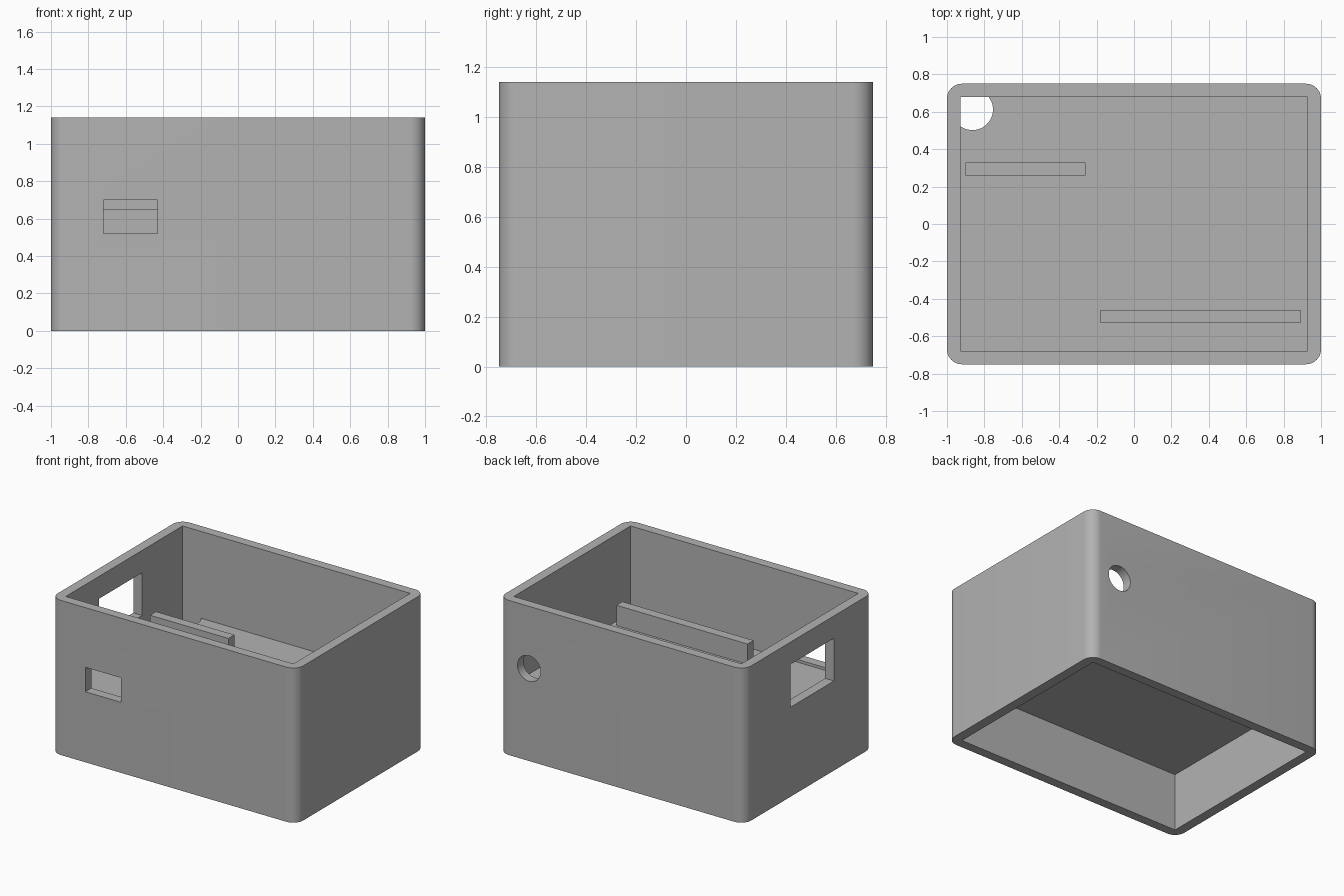
import bpy
import bmesh
import math

cube = bpy.data.objects.get("Cube")
if cube:
    bpy.data.objects.remove(cube, do_unlink=True)

HX, HY, HEIGHT = 1.0, 0.75, 1.14      # outer half sizes and height
IX, IY = 0.928, 0.68                  # inner half sizes
FLOOR_LOW, FLOOR_TOP, RIB_TOP = 0.425, 0.5, 0.65

grey = bpy.data.materials.new("plain grey")
grey.use_nodes = True
grey.diffuse_color = (0.45, 0.45, 0.45, 1)
grey.node_tree.nodes["Principled BSDF"].inputs["Base Color"].default_value = grey.diffuse_color


def finish(name, bm):
    mesh = bpy.data.meshes.new(name)
    bm.to_mesh(mesh)
    bm.free()
    mesh.materials.append(grey)
    obj = bpy.data.objects.new(name, mesh)
    bpy.context.collection.objects.link(obj)
    return obj


def box(name, x, y, z, radius=0):
    """Box from (low, high) ranges, with optional rounded upright edges."""
    bm = bmesh.new()
    bmesh.ops.create_cube(bm, size=1)
    for v in bm.verts:
        v.co = [r[0] if c < 0 else r[1] for c, r in zip(v.co, (x, y, z))]
    if radius:
        upright = [e for e in bm.edges if abs(e.verts[0].co.z - e.verts[1].co.z) > 0.01]
        bmesh.ops.bevel(bm, geom=upright, offset=radius, segments=10,
                        profile=0.5, affect='EDGES')
    return finish(name, bm)


def cylinder(name, location, radius, depth, along_y=False):
    bm = bmesh.new()
    bmesh.ops.create_cone(bm, cap_ends=True, segments=48, radius1=radius,
                          radius2=radius, depth=depth)
    obj = finish(name, bm)
    obj.location = location
    obj.rotation_euler.x = math.pi / 2 if along_y else 0
    return obj


def cut(target, cutter):
    """Subtract the cutter, then discard it."""
    cutter.hide_render = True
    mod = target.modifiers.new("cut", 'BOOLEAN')
    mod.operation, mod.solver, mod.object = 'DIFFERENCE', 'EXACT', cutter
    bpy.context.view_layer.objects.active = target
    bpy.ops.object.modifier_apply(modifier=mod.name)
    bpy.data.objects.remove(cutter, do_unlink=True)


def smooth(obj):
    bpy.ops.object.select_all(action='DESELECT')
    obj.select_set(True)
    bpy.context.view_layer.objects.active = obj
    bpy.ops.object.shade_smooth_by_angle(angle=math.radians(30))


# Rounded wall shell, open above and below
walls = box("case_walls", (-HX, HX), (-HY, HY), (0, HEIGHT), 0.08)
cut(walls, box("inner_cutter", (-IX, IX), (-IY, IY), (-0.1, HEIGHT + 0.1)))

# Front slot, side window and round back port
cut(walls, box("front_slot_cutter", (-0.72, -0.43), (-0.85, -0.6), (0.52, 0.70)))
cut(walls, box("side_window_cutter", (-1.1, -0.85), (-0.295, 0.21), (0.66, 0.975)))
cut(walls, cylinder("back_port_cutter", (0.755, 0.72, 0.682), 0.094, 0.3, True))
smooth(walls)

# Raised floor with a cable hole in the back corner
floor = box("raised_floor", (-IX, IX), (-IY, IY), (FLOOR_LOW, FLOOR_TOP))
cut(floor, cylinder("cable_hole_cutter", (-0.864, 0.612, 0.46), 0.11, 0.4))
smooth(floor)

# Upright ribs on the floor
box("back_rib", (-0.9, -0.26), (0.26, 0.33), (FLOOR_TOP, RIB_TOP))
box("front_rib", (-0.18, 0.89), (-0.53, -0.46), (FLOOR_TOP, RIB_TOP))
